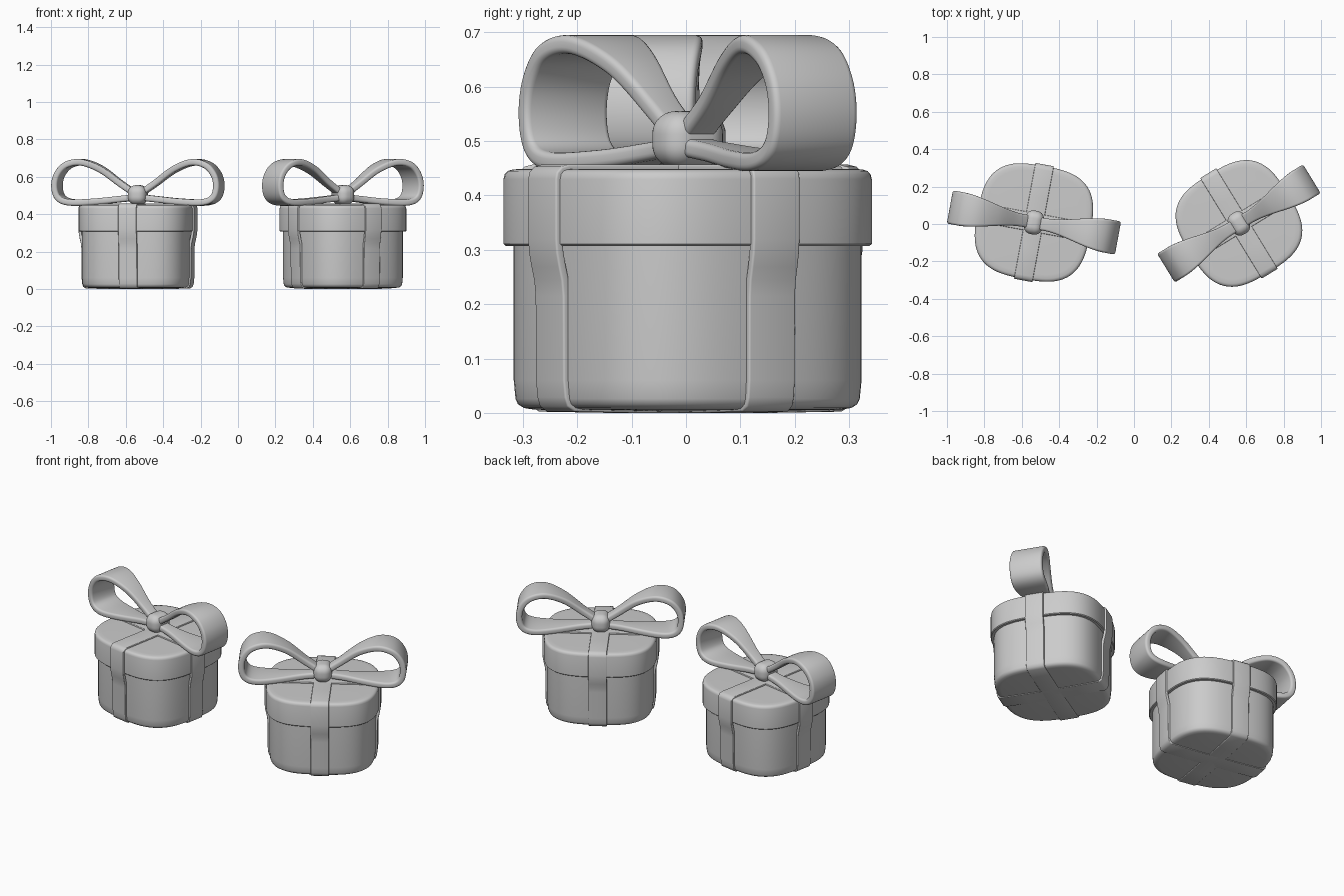
import bpy, bmesh
from math import cos, sin, pi, radians
from mathutils import Vector, Matrix

if "Cube" in bpy.data.objects:
    bpy.data.objects.remove(bpy.data.objects["Cube"])


def finish(bm, name, place, angle=40):
    bmesh.ops.recalc_face_normals(bm, faces=bm.faces)
    me = bpy.data.meshes.new(name)
    bm.to_mesh(me)
    bm.free()
    ob = bpy.data.objects.new(name, me)
    bpy.context.collection.objects.link(ob)
    ob.matrix_world = place
    bpy.ops.object.select_all(action='DESELECT')
    ob.select_set(True)
    bpy.context.view_layer.objects.active = ob
    bpy.ops.object.shade_smooth_by_angle(angle=radians(angle))
    return ob


def skin(bm, rings, closed):
    n = len(rings[0])
    for i in range(len(rings) if closed else len(rings) - 1):
        a, b = rings[i], rings[(i + 1) % len(rings)]
        for j in range(n):
            k = (j + 1) % n
            bm.faces.new((a[j], a[k], b[k], b[j]))


def squircle_box(name, profile, place, n=96):
    """Stack of rounded-square rings (half width, height), capped."""
    bm = bmesh.new()
    rings = []
    for a, z in profile:
        ring = []
        for i in range(n):
            c, s = cos(2 * pi * i / n), sin(2 * pi * i / n)
            r = a / (abs(c) ** 3 + abs(s) ** 3) ** (1 / 3)
            ring.append(bm.verts.new((r * c, r * s, z)))
        rings.append(ring)
    skin(bm, rings, False)
    bm.faces.new(rings[0])
    bm.faces.new(rings[-1])
    return finish(bm, name, place)


def smooth_loop(pts, steps=8):
    """Closed Catmull-Rom curve through the points."""
    out, n = [], len(pts)
    for i in range(n):
        p = [Vector(pts[(i + k - 1) % n]) for k in range(4)]
        for s in range(steps):
            t = s / steps
            out.append(0.5 * (2 * p[1] + (p[2] - p[0]) * t
                              + (2 * p[0] - 5 * p[1] + 4 * p[2] - p[3]) * t * t
                              + (3 * p[1] - p[0] - 3 * p[2] + p[3]) * t ** 3))
    return out


def band(name, path, width, t, r, place):
    """Sweep a rounded strip along a closed path in the xz plane."""
    bm = bmesh.new()
    rings, n = [], len(path)
    for i in range(n):
        p = Vector(path[i])
        d0 = (p - Vector(path[i - 1])).normalized()
        d1 = (Vector(path[(i + 1) % n]) - p).normalized()
        d = (d0 + d1).normalized()
        nor = Vector((-d.y, d.x))
        w = width(p.x)
        ring = []
        for q, (sx, sy) in enumerate(((1, 1), (-1, 1), (-1, -1), (1, -1))):
            for k in range(5):
                a = (q + k / 4) * pi / 2
                u = sx * (w - r) + r * cos(a)
                v = sy * (t - r) + r * sin(a)
                ring.append(bm.verts.new((p.x + nor.x * v, u, p.y + nor.y * v)))
        rings.append(ring)
    skin(bm, rings, True)
    return finish(bm, name, place, 60)


def bow_width(x):
    s = min(max((x - 0.06) / 0.34, 0), 1)
    return 0.034 + 0.056 * s * s * (3 - 2 * s)


BODY = [(0.10, 0.003), (0.255, 0.006), (0.272, 0.009), (0.282, 0.016),
        (0.286, 0.026), (0.289, 0.06), (0.289, 0.32)]
LID = [(0.280, 0.307), (0.302, 0.307), (0.306, 0.311), (0.306, 0.430),
       (0.304, 0.439), (0.299, 0.445), (0.290, 0.448), (0.27, 0.449)]
HALF_RIBBON = [(0.14, 0.449), (0.285, 0.449), (0.298, 0.446), (0.305, 0.439),
               (0.307, 0.43), (0.307, 0.32), (0.305, 0.295), (0.300, 0.27),
               (0.294, 0.245), (0.291, 0.215), (0.290, 0.06), (0.287, 0.03),
               (0.283, 0.017), (0.272, 0.010), (0.14, 0.008)]
RIBBON = HALF_RIBBON + [(-x, z) for x, z in reversed(HALF_RIBBON)]
BOW = smooth_loop([(0.02, 0.510), (0.10, 0.568), (0.20, 0.640), (0.30, 0.677),
                   (0.38, 0.662), (0.427, 0.61), (0.440, 0.545), (0.42, 0.487),
                   (0.36, 0.463), (0.24, 0.466), (0.12, 0.478), (0.03, 0.49)])


def gift(side, x, y, angle):
    place = Matrix.Translation((x, y, 0)) @ Matrix.Rotation(radians(angle), 4, 'Z')
    squircle_box(side + "_box_body", BODY, place)
    squircle_box(side + "_box_lid", LID, place)
    # crossed ribbons around the box
    for i in range(2):
        turn = place @ Matrix.Rotation(i * pi / 2, 4, 'Z')
        band(f"{side}_ribbon_{i + 1}", RIBBON, lambda x: 0.05, 0.008, 0.004, turn)
    # two bow loops
    for i in range(2):
        turn = place @ Matrix.Rotation(i * pi, 4, 'Z')
        band(f"{side}_bow_loop_{i + 1}", BOW, bow_width, 0.017, 0.012, turn)
    # knot
    bm = bmesh.new()
    bmesh.ops.create_cube(bm, size=1)
    bmesh.ops.scale(bm, vec=(0.10, 0.128, 0.104), verts=bm.verts)
    bmesh.ops.bevel(bm, geom=bm.edges[:], offset=0.042, segments=8,
                    profile=0.5, affect='EDGES')
    bmesh.ops.translate(bm, vec=(0, 0, 0.503), verts=bm.verts)
    finish(bm, side + "_bow_knot", place)


gift("left", -0.535, 0.008, -10.5)
gift("right", 0.561, 0.003, 31.5)
